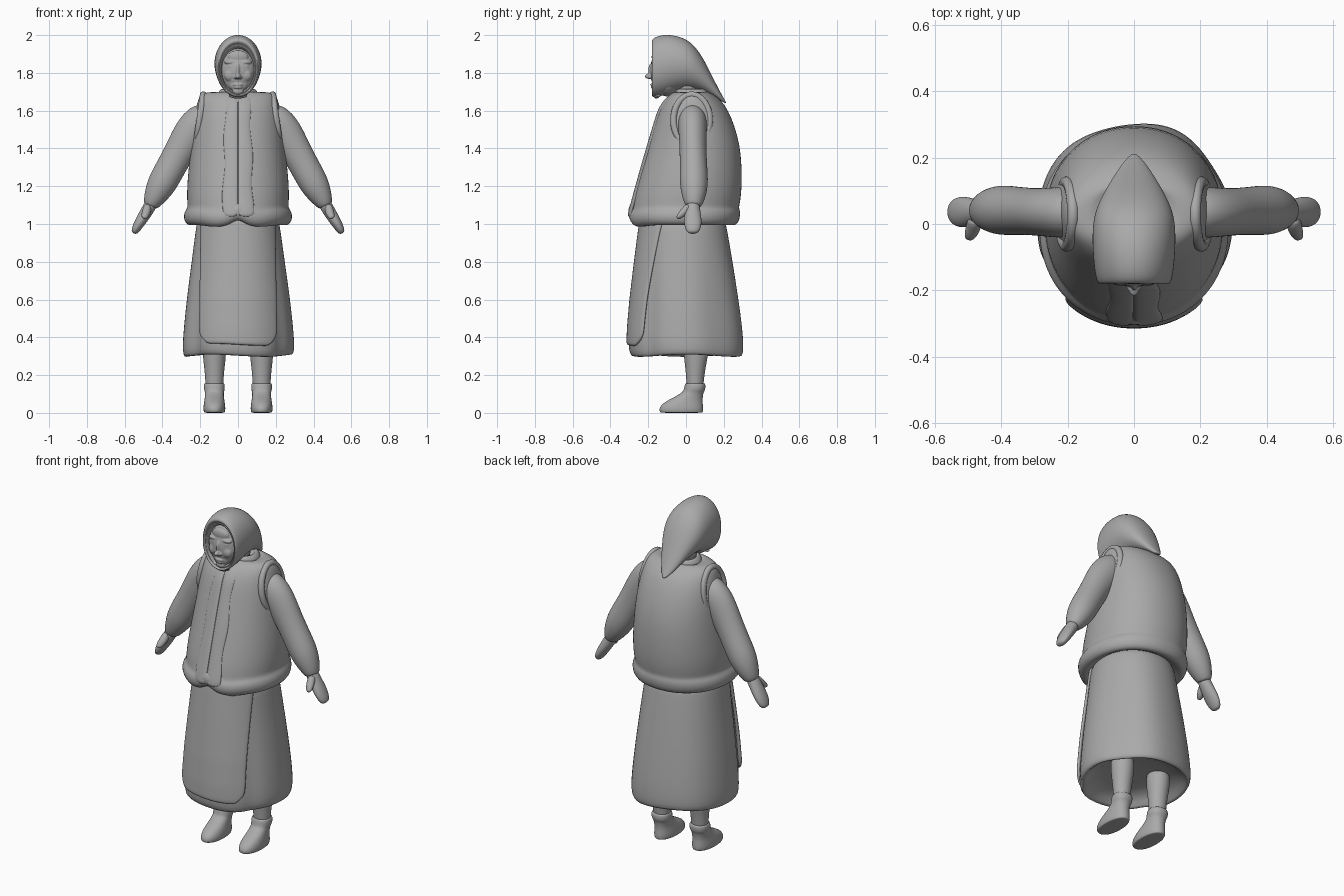
import bpy, bmesh, math
from mathutils import Vector, Matrix

if "Cube" in bpy.data.objects:
    bpy.data.objects.remove(bpy.data.objects["Cube"])

grey = bpy.data.materials.new("clay_grey")
grey.use_nodes = True
grey.diffuse_color = (0.4, 0.4, 0.4, 1)
grey.node_tree.nodes["Principled BSDF"].inputs["Base Color"].default_value = (0.4, 0.4, 0.4, 1)


def finish(name, bm, subdiv=2):
    bmesh.ops.recalc_face_normals(bm, faces=bm.faces[:])
    mesh = bpy.data.meshes.new(name)
    bm.to_mesh(mesh)
    bm.free()
    mesh.materials.append(grey)
    mesh.shade_smooth()
    obj = bpy.data.objects.new(name, mesh)
    bpy.context.collection.objects.link(obj)
    if subdiv:
        mod = obj.modifiers.new("Subdivision", "SUBSURF")
        mod.levels = mod.render_levels = subdiv
    return obj


def ring(center, u, v, a, b, e=2.0, n=24):
    """Superellipse loop around center in the plane of u and v."""
    pts = []
    for i in range(n):
        t = math.tau * i / n
        c, s = math.cos(t), math.sin(t)
        pts.append(Vector(center)
                   + Vector(u) * a * math.copysign(abs(c) ** (2 / e), c)
                   + Vector(v) * b * math.copysign(abs(s) ** (2 / e), s))
    return pts


def flat_ring(z, rx, front, back, x=0, e=2.0, n=24):
    return ring((x, (front + back) / 2, z), (1, 0, 0), (0, 1, 0), rx, (back - front) / 2, e, n)


def loft(name, loops, subdiv=2):
    bm = bmesh.new()
    rows = [[bm.verts.new(p) for p in loop] for loop in loops]
    n = len(rows[0])
    for r, q in zip(rows, rows[1:]):
        for i in range(n):
            bm.faces.new((r[i], r[(i + 1) % n], q[(i + 1) % n], q[i]))
    for row in (rows[0], rows[-1]):
        bm.faces.new(row)
    return finish(name, bm, subdiv)


def limb(name, path, side):
    """Tube through (x, y, z, in-plane radius, y radius)."""
    pts = [Vector((side * p[0], p[1], p[2])) for p in path]
    loops = []
    for i, p in enumerate(path):
        d = (pts[min(i + 1, len(pts) - 1)] - pts[max(i - 1, 0)]).normalized()
        u = Vector((0, 1, 0)).cross(d).normalized()
        loops.append(ring(pts[i], u, d.cross(u), p[3], p[4], n=16))
    return loft(name, loops)


def cord(name, points, radius, cyclic=False):
    curve = bpy.data.curves.new(name, "CURVE")
    curve.dimensions = "3D"
    curve.bevel_depth = radius
    curve.bevel_resolution = 4
    curve.use_fill_caps = True
    sp = curve.splines.new("NURBS")
    sp.points.add(len(points) - 1)
    for q, p in zip(sp.points, points):
        q.co = (*p, 1)
    sp.use_cyclic_u = cyclic
    sp.use_endpoint_u = not cyclic
    curve.materials.append(grey)
    obj = bpy.data.objects.new(name, curve)
    bpy.context.collection.objects.link(obj)


# Vest with a rolled hem that lifts at the front opening and dips beside it
vest_rows = [(1.04, .19, -.2, .18), (.998, .235, -.25, .23), (.99, .26, -.275, .26),
             (1.012, .285, -.302, .28), (1.05, .288, -.308, .288), (1.075, .277, -.299, .285),
             (1.088, .265, -.286, .279), (1.12, .27, -.284, .288), (1.2, .27, -.263, .296),
             (1.31, .26, -.232, .295), (1.42, .248, -.2, .285), (1.52, .238, -.17, .257),
             (1.6, .226, -.146, .224), (1.655, .212, -.117, .187), (1.686, .2, -.085, .145),
             (1.697, .165, -.065, .12), (1.7, .12, -.055, .12), (1.68, .1, -.04, .1)]
loops = [flat_ring(*r, e=2.12, n=64) for r in vest_rows]
for p in (p for loop in loops[:7] for p in loop):
    if p.y < 0:
        p.z += .03 * math.exp(-(p.x / .035) ** 2) - .01 * math.exp(-((abs(p.x) - .12) / .06) ** 2)
loft("vest", loops, 1)


def vest_front(z):
    rows = vest_rows[3:]
    for p, q in zip(rows, rows[1:]):
        if p[0] <= z <= q[0]:
            return p[2] + (q[2] - p[2]) * (z - p[0]) / (q[0] - p[0])
    return rows[-1][2]


# Soft wavy front bands either side of the opening
for side, word in ((1, "left"), (-1, "right")):
    loops = []
    for i in range(16):
        z = 1.035 + .645 * i / 15
        w = .042 - .008 * i / 15 + .003 * math.sin(i * .9 + side)
        loops.append(ring((side * w, vest_front(z) + .006, z),
                          (1, .14 * side, 0), (0, 1, 0), w, .011, 2.1, 12))
    loft(word + "_front_band", loops, 1)

# Stand collar and neck
loft("collar", [flat_ring(*r) for r in ((1.66, .12, -.07, .13), (1.7, .105, -.065, .125),
     (1.715, .09, -.055, .115), (1.715, .075, -.04, .1), (1.68, .07, -.03, .09))])
loft("neck", [flat_ring(*r) for r in ((1.66, .075, -.06, .08), (1.8, .07, -.07, .07))], 1)

# Skirt with soft folds, pulled in beside the apron, and an uneven hem
skirt_rows = [(1.06, .205, -.225, .195), (1.0, .22, -.24, .212), (.9, .233, -.253, .23),
              (.8, .246, -.266, .247), (.6, .273, -.29, .278), (.45, .288, -.303, .298),
              (.36, .295, -.306, .304), (.312, .292, -.298, .302), (.295, .277, -.28, .288),
              (.325, .255, -.26, .265), (.38, .2, -.2, .2)]
skirt_e = 2.12
loops = []
for row in skirt_rows:
    loop = flat_ring(*row, e=skirt_e, n=64)
    low = max(0, min(1, (1.05 - row[0]) / .5))
    for i, p in enumerate(loop):
        t = math.tau * i / 64
        fade = max(0, min(1, .55 + math.sin(t))) * (.65 + .35 * math.cos(t))
        k = 1 + .028 * low * fade * math.cos(5 * (t - 1.22))
        k -= low * (.09 * math.exp(-((t - 3.78) / .22) ** 2) + .05 * math.exp(-((t - 5.6) / .2) ** 2))
        p.x *= k
        p.y *= k
        if row[0] < .34:
            p.z += .006 * math.cos(3 * t)
    loops.append(loop)
loft("skirt", loops, 1)


def skirt_front(x, z):
    for p, q in zip(skirt_rows, skirt_rows[1:]):
        if q[0] <= z <= p[0]:
            f = (z - p[0]) / (q[0] - p[0])
            a, lo, hi = (p[j] + (q[j] - p[j]) * f for j in (1, 2, 3))
            return (lo + hi) / 2 - (hi - lo) / 2 * max(0, 1 - abs(x / a) ** skirt_e) ** (1 / skirt_e)


# Apron hugging the skirt, with rounded lower corners
bm = bmesh.new()
rows = []
for j in range(25):
    v = j / 24
    half = .195 + .012 * v - .05 * max(0, (v - .88) / .12) ** 2.5
    row = []
    for i in range(25):
        x = half * (2 * i / 24 - 1)
        z = 1.03 - .67 * v - .006 * math.sin(x * 10) * v
        row.append(bm.verts.new((x, skirt_front(x, z) - .001, z)))
    rows.append(row)
for r, q in zip(rows, rows[1:]):
    for i in range(24):
        bm.faces.new((r[i], r[i + 1], q[i + 1], q[i]))
apron = finish("apron", bm, 0)
thick = apron.modifiers.new("Thickness", "SOLIDIFY")
thick.thickness = .018
thick.offset = 0
soft = apron.modifiers.new("Subdivision", "SUBSURF")
soft.levels = soft.render_levels = 1

for side, word in ((1, "left"), (-1, "right")):
    # Armhole rim
    cord(word + "_armhole_rim",
         [(side * (.2 - .14 * (z - .02)), .03 + y, 1.55 + z) for y, z in
          [(.1 * math.cos(math.tau * i / 12), .14 * math.sin(math.tau * i / 12))
           for i in range(12)]], .018, True)
    # Puffed sleeve
    limb(word + "_sleeve", [(.13, .035, 1.58, .07, .06), (.19, .035, 1.55, .1, .08),
         (.25, .035, 1.485, .096, .076), (.305, .037, 1.39, .083, .072), (.355, .04, 1.3, .08, .074),
         (.402, .042, 1.215, .081, .078), (.437, .042, 1.15, .064, .065), (.46, .04, 1.105, .044, .048),
         (.465, .04, 1.09, .033, .036)], side)
    # Hand and thumb
    limb(word + "_hand", [(.45, .036, 1.125, .034, .036), (.475, .036, 1.08, .034, .038),
         (.5, .036, 1.04, .032, .046), (.525, .036, 1.0, .028, .048), (.545, .037, .965, .022, .038),
         (.552, .038, .95, .012, .02)], side)
    limb(word + "_thumb", [(.48, .02, 1.1, .02, .022), (.482, -.005, 1.07, .024, .022),
         (.492, -.03, 1.045, .021, .018), (.498, -.047, 1.03, .012, .009)], side)
    # Stockinged leg
    x = side * .125
    loft(word + "_leg", [flat_ring(*r, x=x) for r in ((.42, .066, -.02, .125), (.3, .062, -.012, .117),
         (.24, .054, -.004, .104), (.17, .048, .002, .094), (.1, .045, .005, .09))])
    # Ankle boot
    loft(word + "_boot", [flat_ring(*r, x=x, e=2.2) for r in (
         (0, .05, -.128, .082), (.003, .056, -.14, .09), (.022, .059, -.143, .092),
         (.045, .057, -.13, .09), (.068, .053, -.095, .088), (.09, .05, -.05, .09),
         (.11, .05, -.02, .094), (.122, .055, -.012, .102), (.145, .056, -.008, .104),
         (.158, .052, -.003, .1), (.155, .044, .006, .09))])

# Face built from blended forms: (x, y, z, rx, ry, rz), off-centre ones mirrored
forms = [(0, -.1, 1.81, .104, .09, .135), (0, -.178, 1.815, .012, .022, .04),
         (0, -.198, 1.782, .015, .02, .014), (.013, -.19, 1.777, .01, .012, .009),
         (.04, -.166, 1.857, .034, .019, .012), (.04, -.169, 1.835, .017, .013, .009),
         (.042, -.164, 1.787, .032, .022, .032), (0, -.178, 1.738, .026, .011, .008),
         (0, -.175, 1.723, .022, .012, .008), (0, -.158, 1.702, .03, .02, .02),
         (0, -.16, 1.885, .055, .022, .035), (0, -.154, 1.74, .05, .026, .04)]
bm = bmesh.new()
for x, y, z, *r in forms:
    for s in ((1, -1) if x else (1,)):
        bmesh.ops.create_uvsphere(bm, u_segments=24, v_segments=16, radius=1,
                                  matrix=Matrix.Translation((s * x, y, z)) @ Matrix.Diagonal((*r, 1)))
face = finish("face", bm, 0)
blend = face.modifiers.new("Blend", "REMESH")
blend.mode = "VOXEL"
blend.voxel_size = .003
blend.use_smooth_shade = True
relax = face.modifiers.new("Relax", "SMOOTH")
relax.factor = .5
relax.iterations = 14

# Headscarf: (y, lowest z, highest z, half width), from inside the opening back to the tip
scarf_rows = [(-.12, 1.71, 1.92, .08), (-.15, 1.7, 1.932, .086), (-.166, 1.695, 1.94, .089),
              (-.172, 1.69, 1.95, .094), (-.164, 1.686, 1.952, .097), (-.176, 1.683, 1.96, .1),
              (-.182, 1.676, 1.972, .107), (-.168, 1.668, 1.99, .115), (-.12, 1.68, 2.003, .122),
              (-.06, 1.7, 2.0, .126), (0, 1.712, 1.98, .125), (.045, 1.71, 1.945, .115),
              (.09, 1.698, 1.88, .094), (.13, 1.68, 1.8, .07), (.17, 1.658, 1.72, .045),
              (.2, 1.643, 1.665, .02), (.212, 1.638, 1.646, .006)]
loft("headscarf", [ring((0, y, (lo + hi) / 2), (1, 0, 0), (0, 0, 1), w, (hi - lo) / 2, 2.05, 32)
                   for y, lo, hi, w in scarf_rows])

# Knot under the chin
cord("scarf_knot", [(-.04, -.145, 1.685), (-.014, -.162, 1.674), (.014, -.162, 1.674),
                    (.04, -.145, 1.685)], .013)
